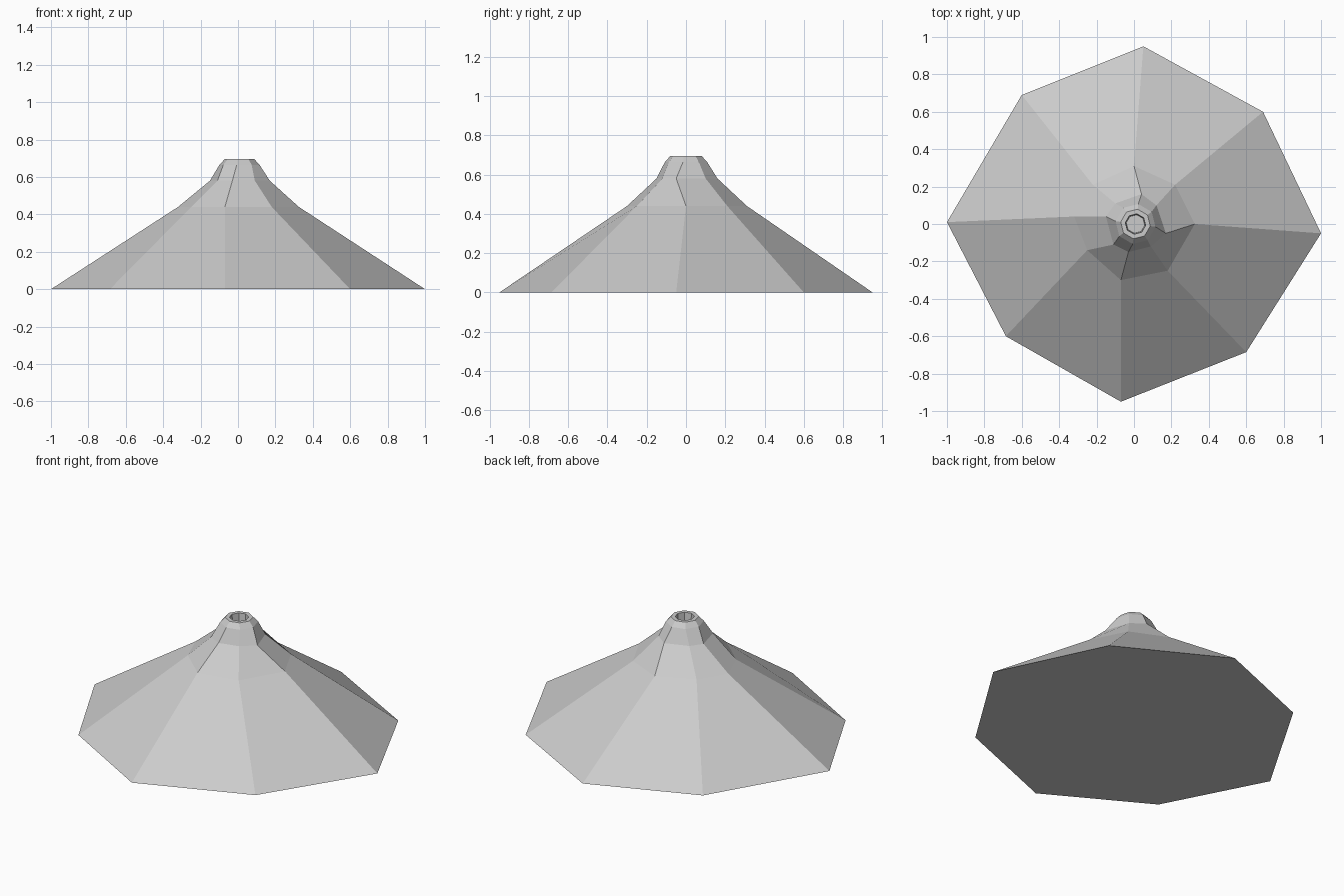
import bpy, bmesh
from math import cos, sin, radians

if "Cube" in bpy.data.objects:
    bpy.data.objects.remove(bpy.data.objects["Cube"])

# Horizontal outlines of the slope, counter-clockwise from the +x corner
base = [(1, -.05), (.69, .6), (.05, .95), (-.6, .69),
        (-1, .01), (-.685, -.6), (-.07, -.95), (.6, -.685)]
slope = [(.325, 0), (.22, .21), (.0, .31), (-.22, .21),
         (-.32, .04), (-.25, -.14), (-.07, -.3), (.18, -.25)]
neck = [(.17, -.05), (.12, .1), (.04, .16), (-.1, .11),
        (-.15, .04), (-.11, -.11), (-.03, -.15), (.09, -.12)]


def octagon(r, turn, cx=.008):
    return [(cx + r * cos(radians(turn + 45 * i)), r * sin(radians(turn + 45 * i)))
            for i in range(8)]


# Outer slope, rim, then crater wall down to its floor
levels = [(base, 0), (slope, .44), (neck, .58),
          (octagon(.108, -8), .665), (octagon(.08, -8), .695),
          (octagon(.055, -8), .695), (octagon(.05, -8), .62)]

bm = bmesh.new()
rings = [[bm.verts.new((x, y, z)) for x, y in pts] for pts, z in levels]
for a, b in zip(rings, rings[1:]):
    for i in range(8):
        j = (i + 1) % 8
        bm.faces.new((a[i], a[j], b[j], b[i]))
bm.faces.new(rings[0][::-1])   # underside
bm.faces.new(rings[-1])        # crater floor
bmesh.ops.recalc_face_normals(bm, faces=bm.faces)

mesh = bpy.data.meshes.new("volcano")
bm.to_mesh(mesh)
bm.free()
bpy.context.collection.objects.link(bpy.data.objects.new("volcano", mesh))
